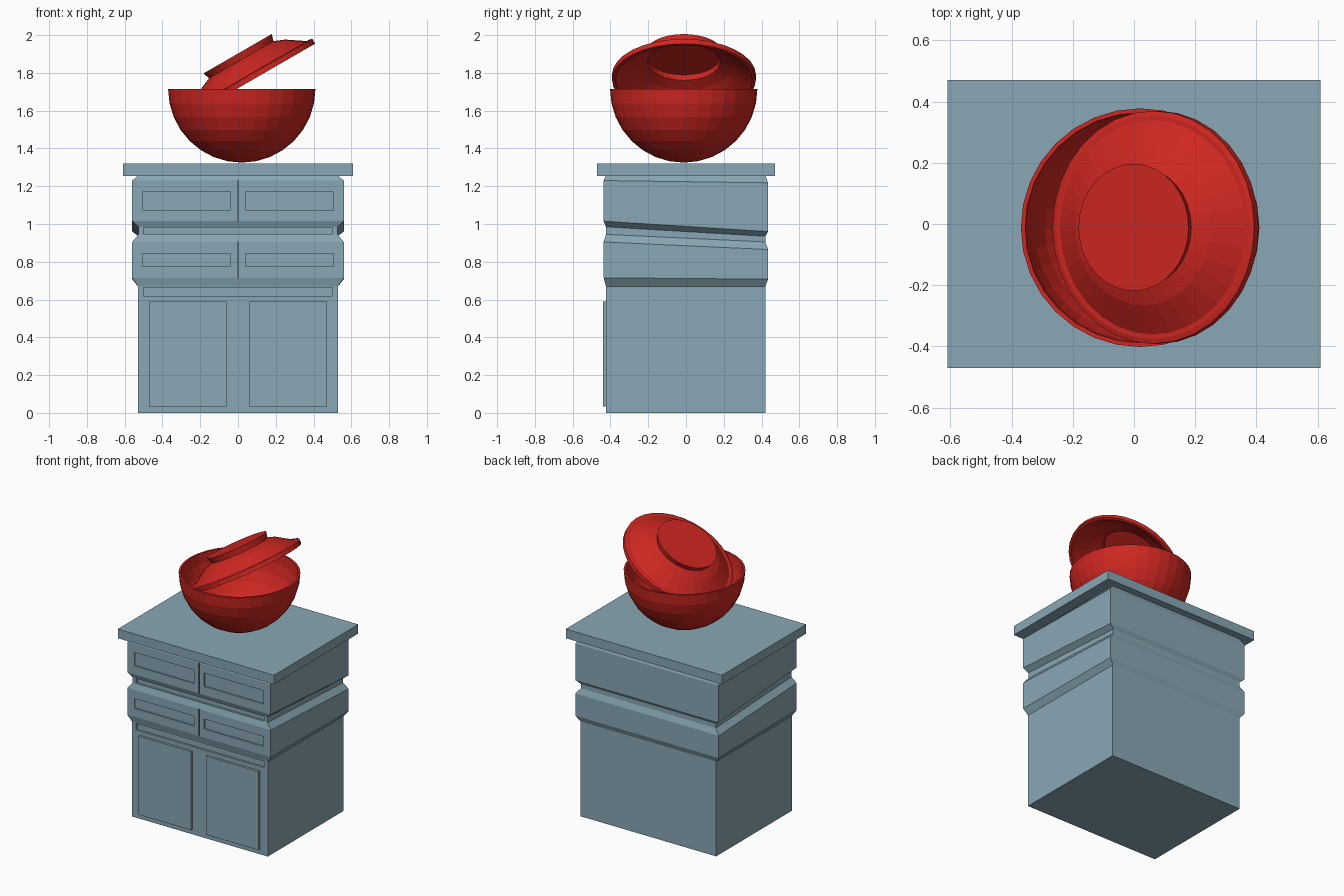
import bpy, bmesh, math
from mathutils import Matrix, Vector

if "Cube" in bpy.data.objects:
    bpy.data.objects.remove(bpy.data.objects["Cube"])


def material(name, rgb):
    m = bpy.data.materials.new(name)
    m.diffuse_color = (*rgb, 1)
    m.use_nodes = True
    m.node_tree.nodes["Principled BSDF"].inputs["Base Color"].default_value = m.diffuse_color
    return m


BLUE = material("painted_wood", (0.25, 0.39, 0.46))
RED = material("red_glaze", (0.62, 0.02, 0.015))


def finish(name, bm, mat):
    bmesh.ops.recalc_face_normals(bm, faces=bm.faces)
    me = bpy.data.meshes.new(name)
    bm.to_mesh(me)
    bm.free()
    ob = bpy.data.objects.new(name, me)
    me.materials.append(mat)
    bpy.context.collection.objects.link(ob)
    return ob


def boxes(name, bounds, mat):
    bm = bmesh.new()
    for x0, x1, y0, y1, z0, z1 in bounds:
        size = Matrix.Diagonal((x1 - x0, y1 - y0, z1 - z0, 1))
        centre = Vector((x0 + x1, y0 + y1, z0 + z1)) / 2
        bmesh.ops.create_cube(bm, size=1, matrix=Matrix.Translation(centre) @ size)
    return finish(name, bm, mat)


def revolve(name, profile, mat, segments=32):
    # profile runs from axis to axis as (radius, height)
    bm = bmesh.new()
    vs = [bm.verts.new((r, 0, z)) for r, z in profile]
    es = [bm.edges.new(p) for p in zip(vs, vs[1:])]
    bmesh.ops.spin(bm, geom=vs + es, axis=(0, 0, 1), cent=(0, 0, 0),
                   angle=math.tau, steps=segments, use_duplicate=False)
    bmesh.ops.remove_doubles(bm, verts=bm.verts, dist=1e-4)
    return finish(name, bm, mat)


# cabinet body: stacked rings (half width, front y, back y, front z, back z)
rings = [
    (.53, -.424, .42, 0, 0), (.53, -.424, .42, .67, .67),
    (.56, -.436, .435, .715, .708), (.56, -.436, .435, .905, .865),
    (.527, -.424, .42, .945, .905), (.527, -.424, .42, .985, .935),
    (.56, -.436, .435, 1.015, .96), (.56, -.436, .435, 1.23, 1.218),
    (.53, -.424, .42, 1.256, 1.256),
]
bm = bmesh.new()
loops = []
for hx, yf, yb, zf, zb in rings:
    loops.append([bm.verts.new(c) for c in
                  ((-hx, yf, zf), (hx, yf, zf), (hx, yb, zb), (-hx, yb, zb))])
for a, b in zip(loops, loops[1:]):
    for i in range(4):
        j = (i + 1) % 4
        bm.faces.new((a[i], a[j], b[j], b[i]))
bm.faces.new(loops[0])
bm.faces.new(loops[-1])
body = finish("cabinet_body", bm, BLUE)

# recessed strips and drawer panels, plus the slit between drawers
cuts = [(-.5, .5, -.5, -.41, .62, .664), (-.5, .5, -.5, -.41, .948, .982)]
for z0, z1 in ((.715, .905), (1.015, 1.23)):
    cuts.append((-.003, .003, -.5, -.426, z0, z1))
    for x0, x1 in ((-.505, -.04), (.04, .505)):
        cuts.append((x0, x1, -.5, -.426, z0 + .06, z1 - .06))
cutter = boxes("recess_cutter", cuts, BLUE)
cutter.hide_render = True
mod = body.modifiers.new("recesses", "BOOLEAN")
mod.operation = "DIFFERENCE"
mod.solver = "EXACT"
mod.object = cutter
dg = bpy.context.evaluated_depsgraph_get()
carved = bpy.data.meshes.new_from_object(body.evaluated_get(dg))
body.modifiers.clear()
body.data = carved
bpy.data.objects.remove(cutter)

# doors and worktop
for name, x0, x1 in (("left_door", -.47, -.06), ("right_door", .06, .47)):
    boxes(name, [(x0, x1, -.44, -.42, .035, .59)], BLUE)
boxes("worktop", [(-.61, .61, -.47, .47, 1.255, 1.32)], BLUE)

# hollow hemispherical bowl
R, T, N = .39, .014, 8
arc = [math.pi / 2 * i / N for i in range(N + 1)]
outer = [(R * math.sin(a), -R * math.cos(a)) for a in arc]
inner = [((R - T) * math.sin(a), -(R - T) * math.cos(a)) for a in reversed(arc)]
bowl = revolve("bowl", outer + inner, RED)
bowl.location = (.02, -.012, 1.715)

# tilted lid with a raised foot ring and hollow underside
lid = revolve("lid", [
    (0, .137), (.208, .137), (.197, .1), (.255, .076), (.35, .012),
    (.365, .012), (.381, .007), (.381, -.022), (.362, -.022),
    (.345, -.006), (.25, .06), (.192, .085), (.192, .118), (0, .118)], RED)
lid.matrix_world = (Matrix.Translation((.067, -.011, 1.783))
                    @ Matrix.Rotation(math.radians(-30), 4, "Y"))
